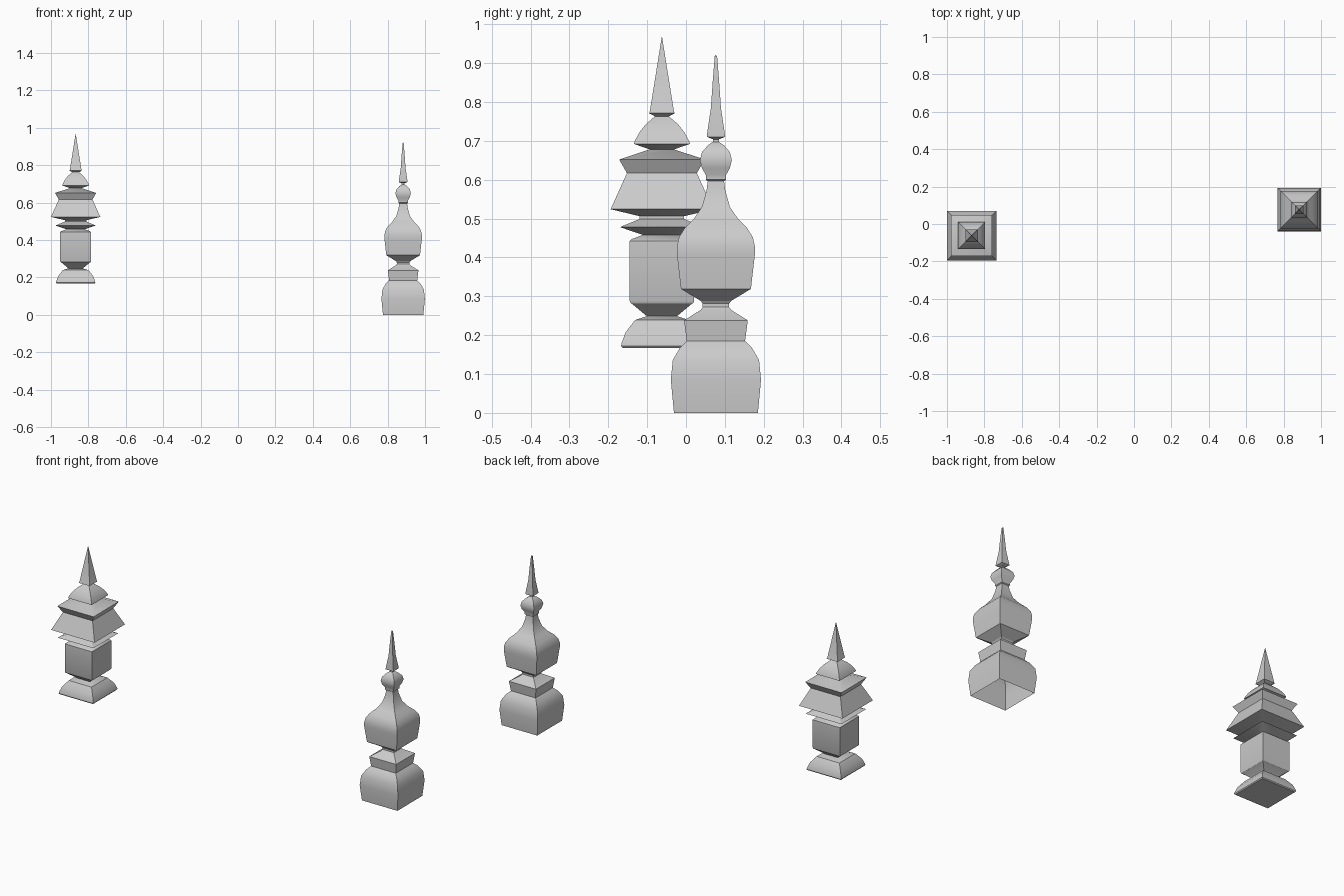
import bpy, bmesh, math
from mathutils import Vector

cube = bpy.data.objects.get("Cube")
if cube:
    bpy.data.objects.remove(cube)

grey = bpy.data.materials.new("plain_grey")
grey.use_nodes = True
COLOUR = (0.6, 0.6, 0.6, 1)
grey.diffuse_color = COLOUR
grey.node_tree.nodes["Principled BSDF"].inputs["Base Color"].default_value = COLOUR

CORNERS = ((-1, -1), (1, -1), (1, 1), (-1, 1))


def square_turning(name, centre, profile, closed_base=False):
    """Stack square rings along a (half width, height) profile."""
    bm = bmesh.new()
    rings = []
    for half, z in profile:
        if half == 0:
            rings.append([bm.verts.new((0, 0, z))])
        else:
            rings.append([bm.verts.new((half * x, half * y, z)) for x, y in CORNERS])
    for low, high in zip(rings, rings[1:]):
        for i in range(4):
            j = (i + 1) % 4
            if len(high) == 1:
                bm.faces.new((low[i], low[j], high[0]))
            else:
                bm.faces.new((low[i], low[j], high[j], high[i]))
    if closed_base:
        bm.faces.new(rings[0][::-1])
    mesh = bpy.data.meshes.new(name)
    bm.to_mesh(mesh)
    bm.free()
    mesh.materials.append(grey)
    obj = bpy.data.objects.new(name, mesh)
    obj.location = Vector((*centre, 0))
    bpy.context.collection.objects.link(obj)
    bpy.ops.object.select_all(action="DESELECT")
    obj.select_set(True)
    bpy.context.view_layer.objects.active = obj
    bpy.ops.object.shade_smooth_by_angle(angle=math.radians(30))
    return obj


# Tiered finial, with a closed underside
tiered = (-0.868, -0.062)
square_turning("tiered_foot", tiered, [
    (.101, .167), (.105, .172), (.104, .179), (.093, .208),
    (.069, .239), (.039, .249)], closed_base=True)
square_turning("tiered_shaft", tiered, [
    (.039, .249), (.075, .279), (.080, .282), (.083, .288),
    (.083, .442), (.078, .447), (.049, .458)])
square_turning("tiered_eaves", tiered, [
    (.049, .458), (.108, .478), (.057, .499), (.057, .506)])
square_turning("tiered_roof", tiered, [
    (.057, .506), (.132, .524), (.090, .617), (.110, .652), (.031, .678)])
square_turning("tiered_cap", tiered, [
    (.031, .678), (.072, .692), (.070, .699), (.058, .722),
    (.041, .743), (.018, .763)])
square_turning("tiered_spire", tiered, [
    (.018, .763), (.033, .771), (.031, .776), (0, .970)])

# Bulbous finial, open underneath
bulbous = (0.883, 0.077)
square_turning("bulbous_foot", bulbous, [
    (.108, 0), (.116, .085), (.111, .136), (.093, .167), (.075, .185)])
square_turning("bulbous_collar", bulbous, [
    (.075, .185), (.082, .238), (.039, .265), (.034, .272),
    (.034, .281), (.039, .288)])
square_turning("bulbous_body", bulbous, [
    (.039, .288), (.090, .319), (.100, .406), (.100, .429), (.095, .452),
    (.080, .476), (.057, .499), (.036, .530), (.024, .573), (.021, .596)])
square_turning("bulbous_knob", bulbous, [
    (.021, .596), (.026, .600), (.026, .612), (.036, .630), (.041, .650),
    (.036, .671), (.020, .689), (.008, .697)])
square_turning("bulbous_spire", bulbous, [
    (.008, .697), (.008, .704), (.023, .710), (.023, .717), (.013, .784),
    (.008, .856), (.003, .918), (0, .921)])
